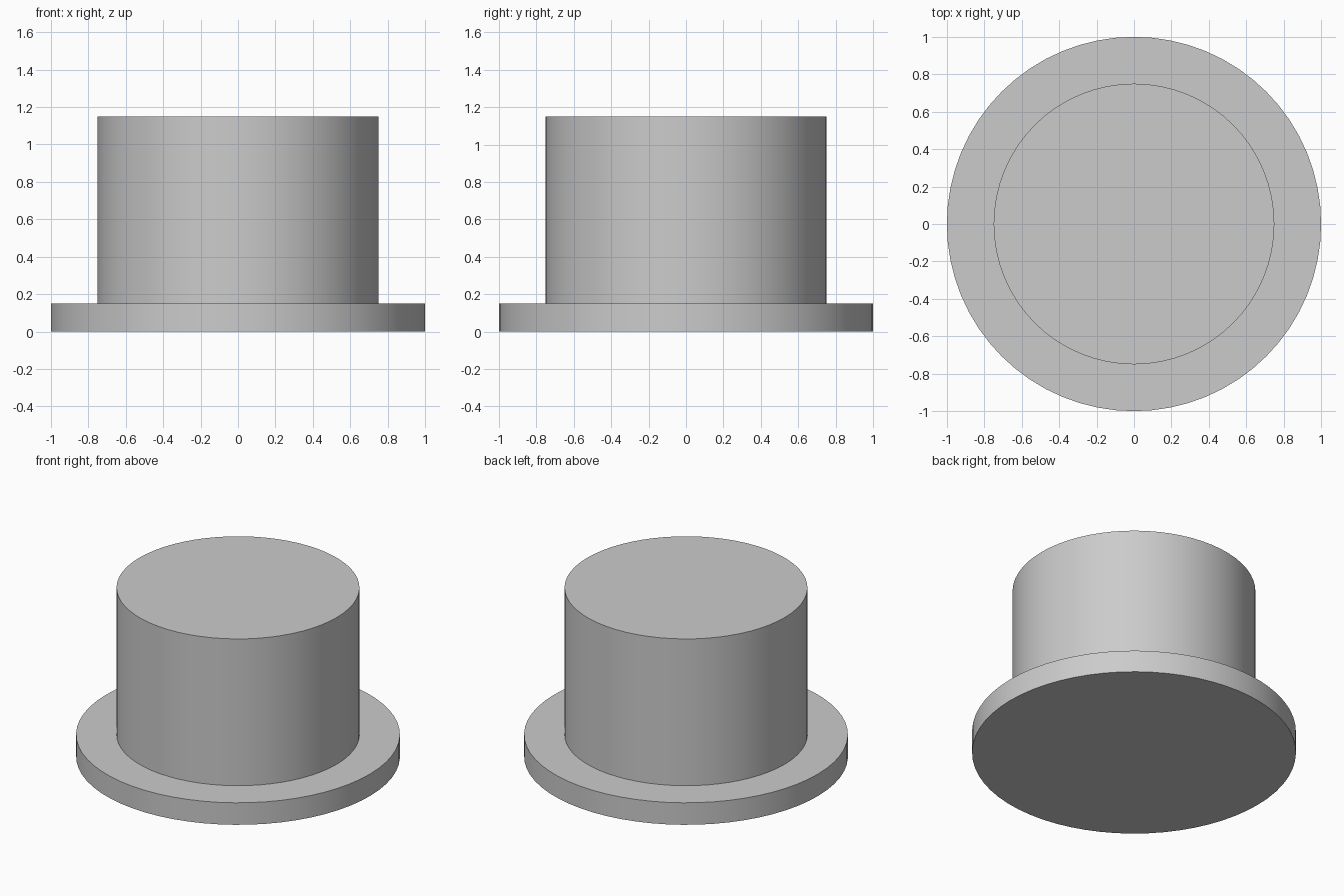
import bpy

if "Cube" in bpy.data.objects:
    bpy.data.objects.remove(bpy.data.objects["Cube"])


def cylinder(name, radius, z_bottom, z_top):
    bpy.ops.mesh.primitive_cylinder_add(
        vertices=64, radius=radius, depth=z_top - z_bottom,
        location=(0, 0, (z_bottom + z_top) / 2))
    obj = bpy.context.object
    obj.name = name
    bpy.ops.object.shade_smooth_by_angle()
    return obj


# Wide flat disc at the bottom
cylinder("brim", 1.0, 0.0, 0.15)

# Tall drum standing on the disc
cylinder("crown", 0.75, 0.15, 1.15)
